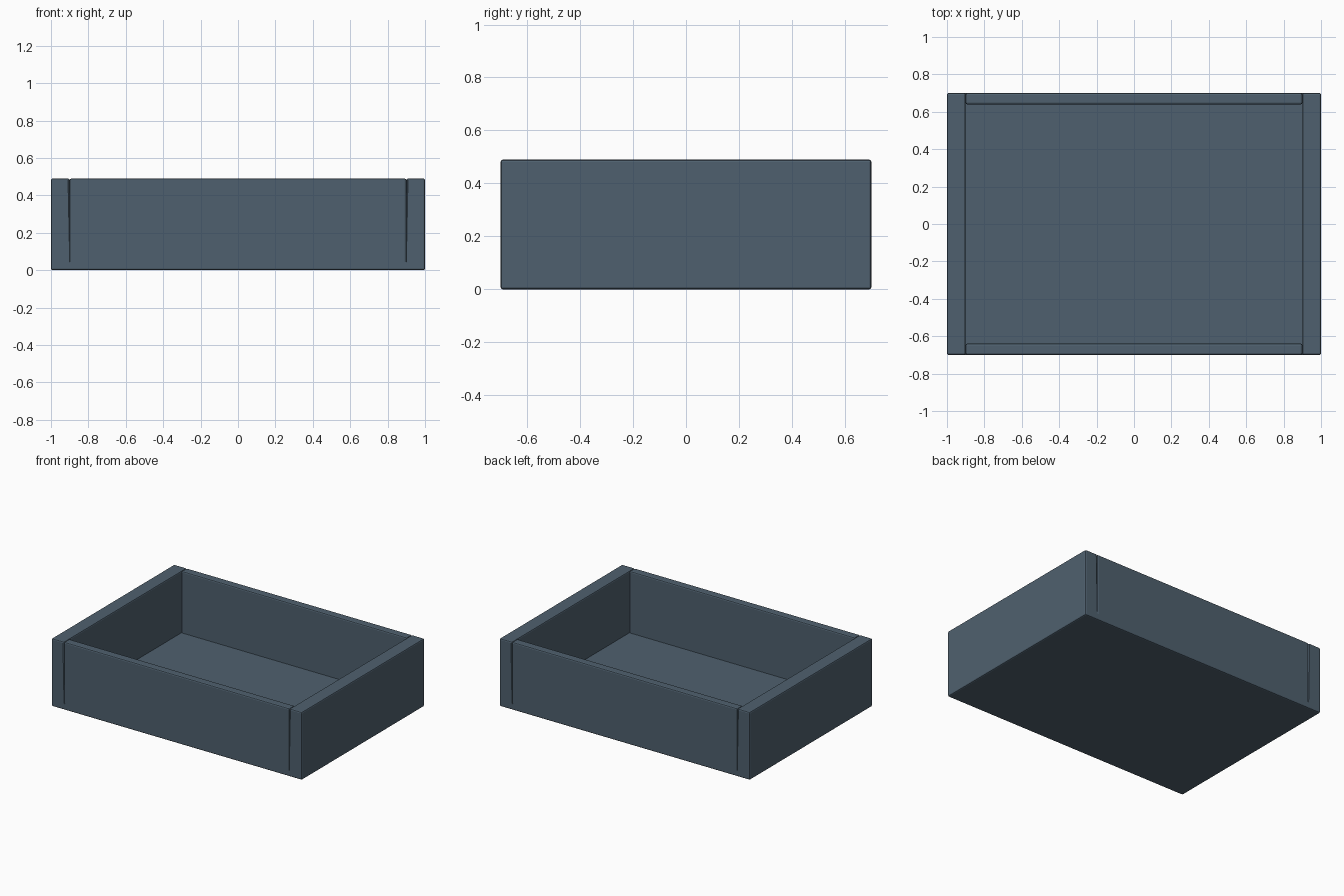
import bpy
import bmesh

cube = bpy.data.objects.get("Cube")
if cube:
    bpy.data.objects.remove(cube, do_unlink=True)

# Overall sizes
HALF_X, HALF_Y, HEIGHT = 1.0, 0.70, 0.49
SIDE_X = 0.90    # inner face of the side walls
END_Y = 0.64     # inner face of the front and back walls
FLOOR_Z = 0.045  # top of the floor
BEVEL = 0.009

paint = bpy.data.materials.new("slate_blue")
paint.use_nodes = True
colour = (0.078, 0.118, 0.158, 1)
paint.diffuse_color = colour
paint.node_tree.nodes["Principled BSDF"].inputs["Base Color"].default_value = colour


def extruded(name, profile, y0, y1):
    """Extrude an xz profile along y, easing every edge off the floor plane."""
    bm = bmesh.new()
    face = bm.faces.new([bm.verts.new((x, y0, z)) for x, z in profile])
    moved = bmesh.ops.extrude_face_region(bm, geom=[face])["geom"]
    bmesh.ops.translate(bm, vec=(0, y1 - y0, 0),
                        verts=[v for v in moved if isinstance(v, bmesh.types.BMVert)])
    bmesh.ops.recalc_face_normals(bm, faces=bm.faces)
    edges = [e for e in bm.edges
             if any(abs(v.co.z - FLOOR_Z) > 0.001 for v in e.verts)]
    bmesh.ops.bevel(bm, geom=edges, offset=BEVEL, segments=2,
                    profile=0.5, affect='EDGES', clamp_overlap=True)
    mesh = bpy.data.meshes.new(name)
    bm.to_mesh(mesh)
    bm.free()
    mesh.materials.append(paint)
    obj = bpy.data.objects.new(name, mesh)
    bpy.context.collection.objects.link(obj)
    return obj


# Floor and side walls as one U-shaped section
half = [(HALF_X, 0), (HALF_X, HEIGHT), (SIDE_X, HEIGHT), (SIDE_X, FLOOR_Z)]
section = half + [(-x, z) for x, z in reversed(half)]
extruded("floor_and_sides", section, -HALF_Y, HALF_Y)

# Front and back walls standing on the floor between the sides
panel = [(-SIDE_X, FLOOR_Z), (SIDE_X, FLOOR_Z), (SIDE_X, HEIGHT), (-SIDE_X, HEIGHT)]
extruded("front_wall", panel, -HALF_Y, -END_Y)
extruded("back_wall", panel, END_Y, HALF_Y)
